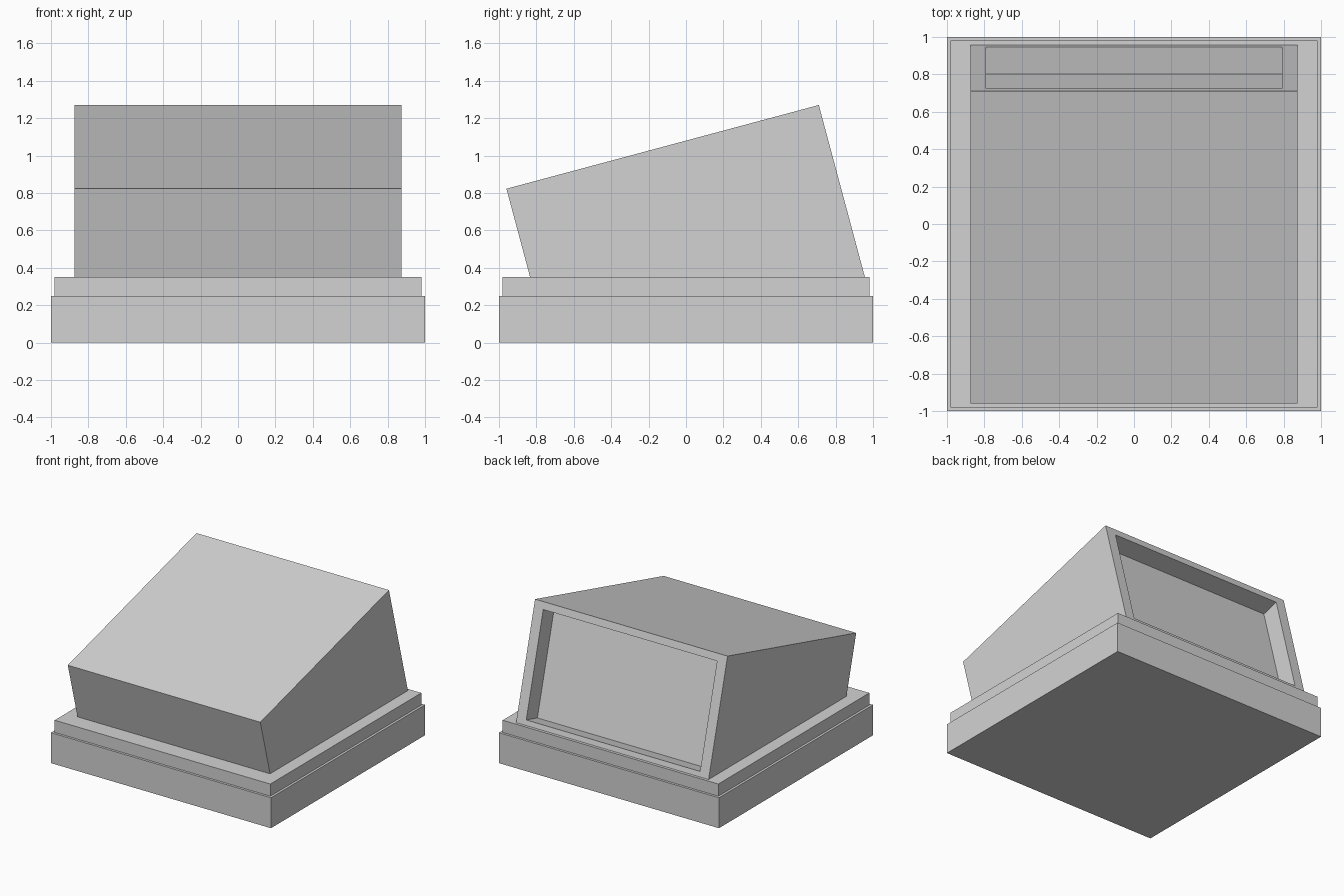
import bpy, bmesh, math
from mathutils import Vector

cube = bpy.data.objects.get("Cube")
if cube:
    bpy.data.objects.remove(cube)

grey = bpy.data.materials.new("light_grey")
grey.use_nodes = True
grey.diffuse_color = (0.65, 0.65, 0.65, 1)
grey.node_tree.nodes["Principled BSDF"].inputs["Base Color"].default_value = grey.diffuse_color


def add_object(name, bm):
    bmesh.ops.recalc_face_normals(bm, faces=bm.faces)
    mesh = bpy.data.meshes.new(name)
    bm.to_mesh(mesh)
    bm.free()
    mesh.materials.append(grey)
    obj = bpy.data.objects.new(name, mesh)
    bpy.context.collection.objects.link(obj)
    return obj


def prism(profile, half_width):
    """Sweep a (y, z) profile across x."""
    bm = bmesh.new()
    face = bm.faces.new([bm.verts.new((-half_width, y, z)) for y, z in profile])
    ext = bmesh.ops.extrude_face_region(bm, geom=[face], use_keep_orig=True)
    verts = [v for v in ext["geom"] if isinstance(v, bmesh.types.BMVert)]
    bmesh.ops.translate(bm, verts=verts, vec=(2 * half_width, 0, 0))
    bmesh.ops.recalc_face_normals(bm, faces=bm.faces)
    return bm


def slab(name, half, z0, z1):
    add_object(name, prism([(-half, z0), (half, z0), (half, z1), (-half, z1)], half))


# Stepped square base
slab("base", 1.0, 0, 0.25)
slab("base_step", 0.98, 0.25, 0.35)

# Tilted housing, sunk slightly into the base
tilt = math.radians(15)
up = Vector((0, -math.sin(tilt), math.cos(tilt)))
out = Vector((0, math.cos(tilt), math.sin(tilt)))
back_top = Vector((0, 0.71, 1.27))
front_top = back_top - out * 1.729


def at_height(point, z):
    return point + up * (z - point.z) / up.z


corners = [at_height(front_top, 0.3), at_height(back_top, 0.3), back_top, front_top]
bm = prism([(c.y, c.z) for c in corners], 0.875)

# Rectangular recess in the back: shrink a copy of the face, then push it in
back = max(bm.faces, key=lambda f: f.normal.y)
rim = bmesh.ops.extrude_discrete_faces(bm, faces=[back])["faces"][0]
for v in rim.verts:
    p = at_height(back_top, 1.213 if v.co.z > 0.8 else 0.39)
    v.co = (math.copysign(0.79, v.co.x), p.y, p.z)
panel = bmesh.ops.extrude_discrete_faces(bm, faces=[rim])["faces"][0]
bmesh.ops.translate(bm, verts=panel.verts[:], vec=out * -0.15)
add_object("housing", bm)
